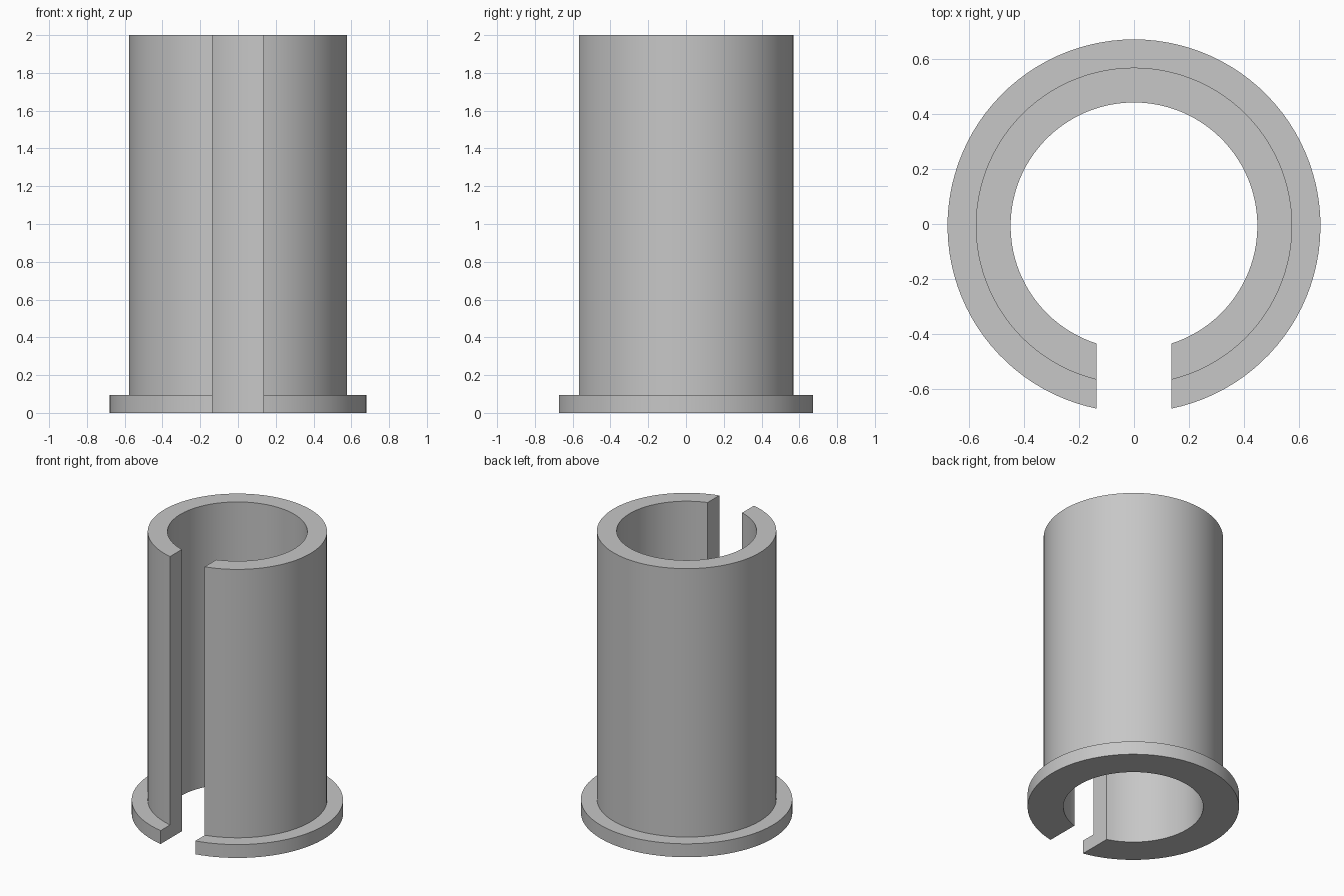
import bpy, bmesh, math

cube = bpy.data.objects.get("Cube")
if cube:
    bpy.data.objects.remove(cube, do_unlink=True)

# Plain grey material
grey = bpy.data.materials.new("plain_grey")
grey.use_nodes = True
colour = (0.57, 0.57, 0.57, 1)
grey.diffuse_color = colour
grey.node_tree.nodes["Principled BSDF"].inputs["Base Color"].default_value = colour

BORE, TUBE, FLANGE = 0.45, 0.577, 0.68
HEIGHT, FLANGE_HEIGHT = 2.0, 0.095
HALF_GAP = 0.136
SEGMENTS = 96
# Shift so that the slotted ring is centred front to back
CENTRE_Y = (math.sqrt(FLANGE**2 - HALF_GAP**2) - FLANGE) / 2

# Cross-section of the wall: radius, height
profile = [(BORE, 0), (FLANGE, 0), (FLANGE, FLANGE_HEIGHT),
           (TUBE, FLANGE_HEIGHT), (TUBE, HEIGHT), (BORE, HEIGHT)]


def arc_point(radius, z, t):
    """Point on an arc that starts and stops at the parallel slot walls."""
    start = math.asin(HALF_GAP / radius)
    a = start + t * (2 * math.pi - 2 * start) - math.pi / 2
    return radius * math.cos(a), radius * math.sin(a) + CENTRE_Y, z


# Sweep the section around the axis, leaving the front slot open
bm = bmesh.new()
rings = [[bm.verts.new(arc_point(r, z, i / SEGMENTS)) for r, z in profile]
         for i in range(SEGMENTS + 1)]
count = len(profile)
for a, b in zip(rings, rings[1:]):
    for j in range(count):
        k = (j + 1) % count
        bm.faces.new((a[j], a[k], b[k], b[j]))

# Flat slot walls
bm.faces.new(rings[0])
bm.faces.new(rings[-1])
bmesh.ops.recalc_face_normals(bm, faces=bm.faces)

mesh = bpy.data.meshes.new("split_flanged_sleeve")
bm.to_mesh(mesh)
bm.free()
mesh.materials.append(grey)
sleeve = bpy.data.objects.new("split_flanged_sleeve", mesh)
bpy.context.collection.objects.link(sleeve)

# Smooth round walls, sharp rims
bpy.ops.object.select_all(action="DESELECT")
sleeve.select_set(True)
bpy.context.view_layer.objects.active = sleeve
bpy.ops.object.shade_smooth_by_angle(angle=math.radians(30))
